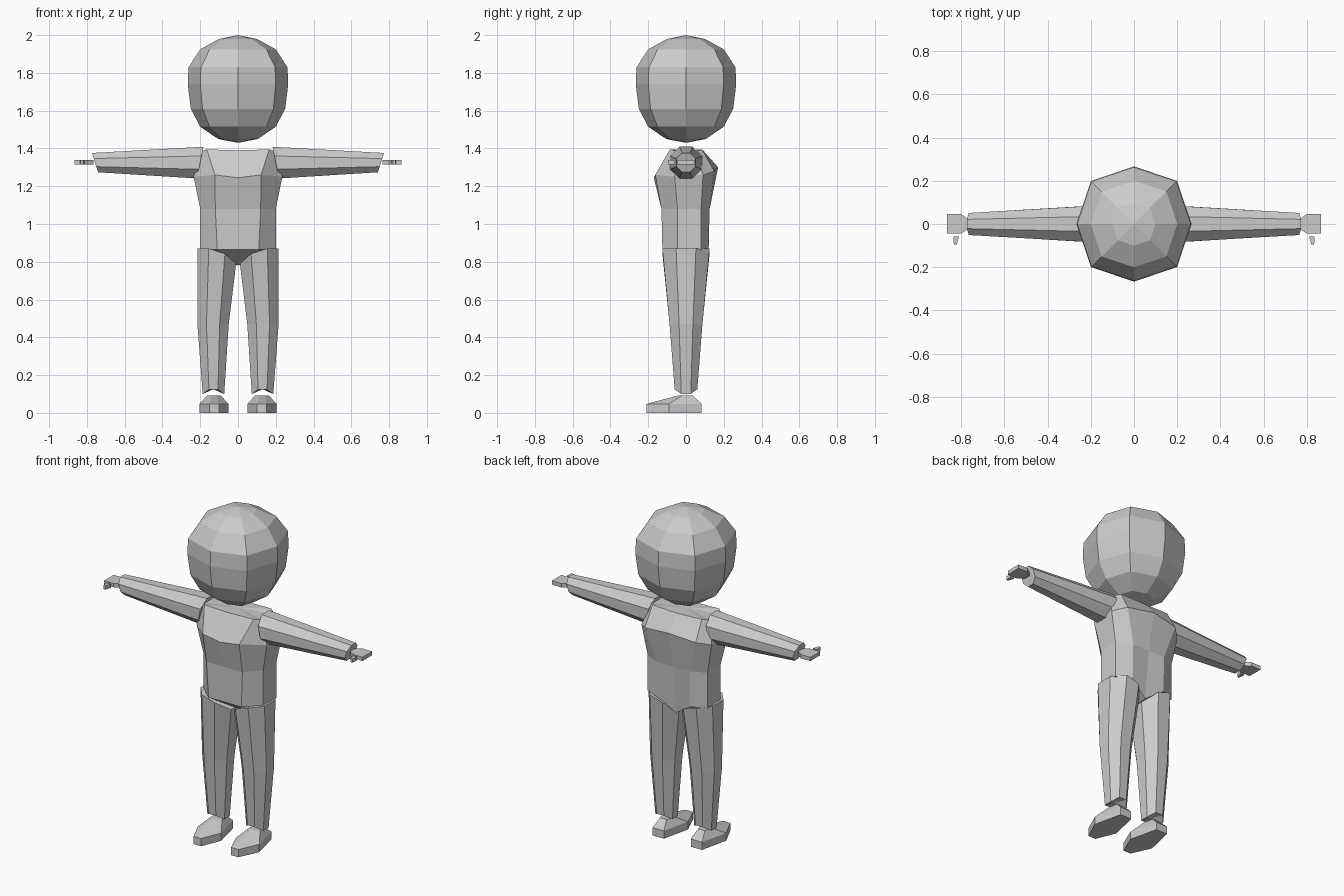
import bpy, bmesh, math
from mathutils import Vector

if "Cube" in bpy.data.objects:
    bpy.data.objects.remove(bpy.data.objects["Cube"], do_unlink=True)

grey = bpy.data.materials.new("light grey")
grey.use_nodes = True
grey.diffuse_color = (0.6, 0.6, 0.6, 1)
grey.node_tree.nodes["Principled BSDF"].inputs["Base Color"].default_value = (0.6, 0.6, 0.6, 1)
parts = []


def loft(name, rings, start=None, end=None):
    """Skin closed rings; each end is a flat cap, or a fan to a given point."""
    bm = bmesh.new()
    loops = [[bm.verts.new(p) for p in ring] for ring in rings]
    n = len(loops[0])
    for a, b in zip(loops, loops[1:]):
        for i in range(n):
            j = (i + 1) % n
            bm.faces.new((a[i], a[j], b[j], b[i]))
    for loop, tip in ((loops[0], start), (loops[-1], end)):
        if tip is None:
            bm.faces.new(loop)
        else:
            v = bm.verts.new(tip)
            for i in range(n):
                bm.faces.new((loop[i], loop[(i + 1) % n], v))
    bmesh.ops.recalc_face_normals(bm, faces=bm.faces)
    mesh = bpy.data.meshes.new(name)
    bm.to_mesh(mesh)
    bm.free()
    mesh.materials.append(grey)
    ob = bpy.data.objects.new(name, mesh)
    bpy.context.collection.objects.link(ob)
    parts.append(ob)
    return ob


def mirrored(half):
    """Complete a front-centre to back-centre half ring."""
    return half + [(-x, y, z) for x, y, z in reversed(half[1:-1])]


def octagon(ru, rv, k=0.42):
    """Flat-sided octagon in two axes."""
    q = [(ru, -rv * k), (ru, rv * k), (ru * k, rv), (-ru * k, rv)]
    return q + [(-u, -v) for u, v in q]


# Head: eight-sided ball with a slightly heavy crown
head = []
for r, z in ((.1, 1.98), (.2, 1.925), (.262, 1.83), (.266, 1.74),
             (.25, 1.61), (.2, 1.515), (.105, 1.45)):
    head.append([(r * f * math.sin(i * math.pi / 4), -r * f * math.cos(i * math.pi / 4), z)
                 for i, f in enumerate((1, 1.06) * 4)])
loft("head", head, (0, 0, 2), (0, 0, 1.43))

# Chest
waist = [(0, -.13, 1.08), (.12, -.13, 1.08), (.2, -.045, 1.08),
         (.2, .08, 1.08), (.11, .125, 1.08), (0, .125, 1.08)]
bust = [(0, -.17, 1.245), (.122, -.163, 1.26), (.235, -.06, 1.25),
        (.235, .09, 1.26), (.17, .15, 1.28), (0, .17, 1.3)]
collar = [(0, -.085, 1.39), (.165, -.085, 1.395), (.2, -.045, 1.385),
          (.2, .05, 1.385), (.165, .085, 1.395), (0, .09, 1.39)]
loft("chest", [mirrored(h) for h in (waist, bust, collar)], (0, 0, 1.08), (0, 0, 1.39))

# Pelvis, running down to the crotch
hips = [(0, -.125, .865), (.11, -.125, .865), (.2, -.045, .865),
        (.2, .08, .865), (.11, .12, .865), (0, .095, .79)]
loft("pelvis", [mirrored(h) for h in (waist, hips)], (0, 0, 1.08), (0, 0, .78))

for s, side in ((1, "left"), (-1, "right")):
    # Leg: slanted top, straight knee, notched ankle
    leg = []
    for cx, rx, ry, z in ((.112, .102, .125, .87), (.132, .083, .087, .47), (.13, .057, .06, .1)):
        ring = []
        for u, v in octagon(rx, ry):
            h = z
            if z > .8:
                h = min(z, .79 + (cx + u - .01) * .9)
            elif z < .2 and abs(u) < rx * .9:
                h = z + .025
            ring.append((s * (cx + u), v, h))
        leg.append(ring)
    loft(side + "_leg", leg, None, (s * .13, 0, .125))

    # Foot: tapered sole with a low instep
    sole = [(.1, -.21), (.15, -.21), (.205, -.09), (.165, .083), (.09, .083), (.05, -.09)]
    instep = [(.115, -.04), (.14, -.04), (.162, -.02), (.15, .035), (.105, .035), (.092, -.02)]
    loft(side + "_foot", [[(s * x, y, 0) for x, y in sole],
                          [(s * x, y, .047) for x, y in sole],
                          [(s * x, y, .093) for x, y in instep]])

    # Arm: tapered octagon with a slanted cuff
    arm = []
    for x, r, slant in ((.2, .084, -.2), (.757, .051, .32)):
        arm.append([(s * (x + v * slant), u, 1.325 + v) for u, v in octagon(r, r)])
    loft(side + "_arm", arm)

    # Hand: flat mitten with a narrow wrist
    outline = [(.865, -.045), (.865, .047), (.8, .047), (.765, .02), (.765, -.02), (.8, -.045)]
    thumb = [(.81, -.058), (.836, -.058), (.833, -.095), (.82, -.095)]
    for name, shape in (("_hand", outline), ("_thumb", thumb)):
        loft(side + name, [[(s * x, y, z) for x, y in shape] for z in (1.315, 1.338)])

# Smooth shading with sharp creases
for ob in bpy.context.view_layer.objects:
    ob.select_set(ob in parts)
bpy.context.view_layer.objects.active = parts[0]
bpy.ops.object.shade_smooth_by_angle(angle=math.radians(30))
